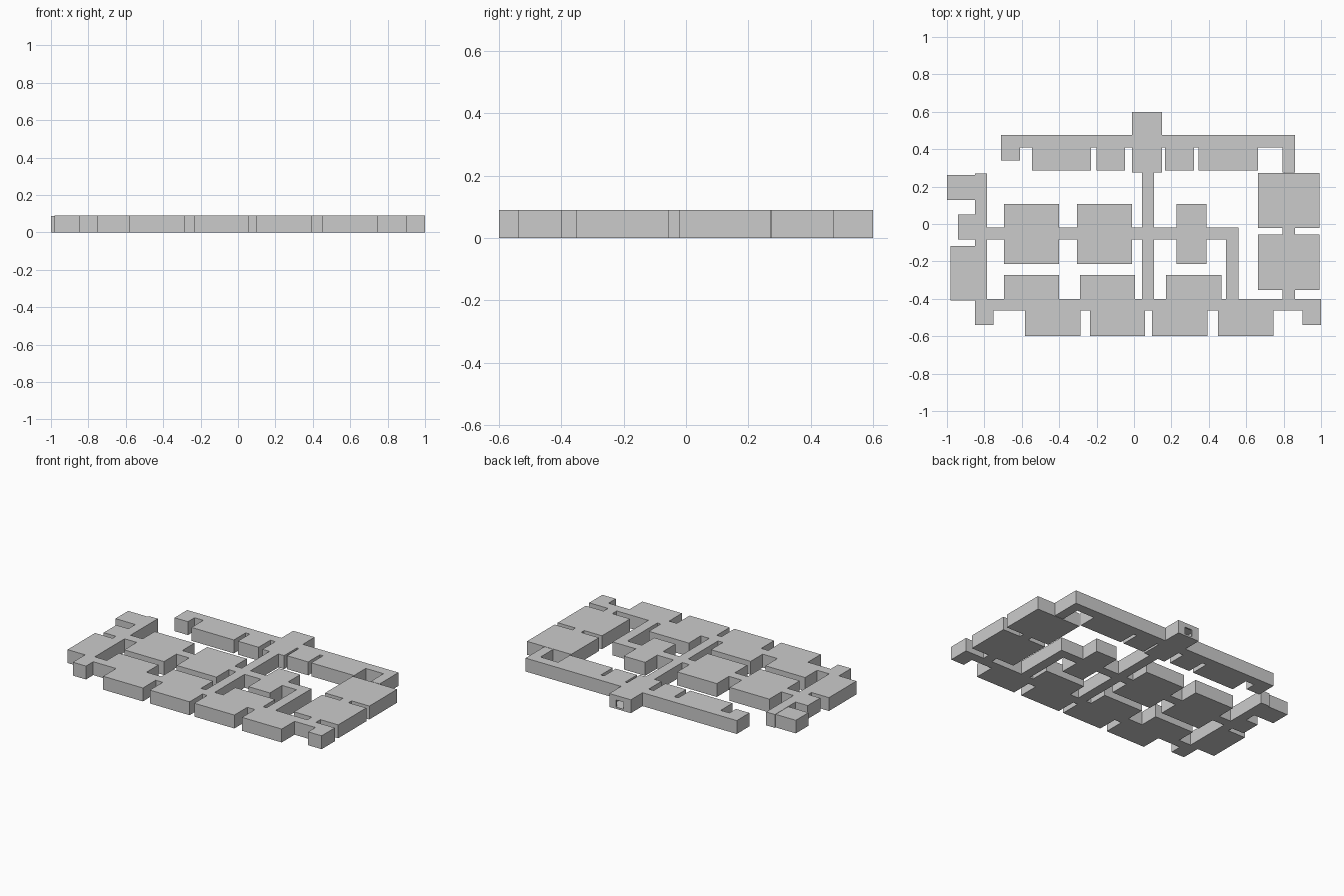
import bpy, bmesh

if "Cube" in bpy.data.objects:
    bpy.data.objects.remove(bpy.data.objects["Cube"])

H = 0.09


def block(name, x0, x1, y0, y1, z0=0.0, z1=H):
    """Axis-aligned box from its limits."""
    bm = bmesh.new()
    bmesh.ops.create_cube(bm, size=1.0)
    for v in bm.verts:
        v.co.x = x1 if v.co.x > 0 else x0
        v.co.y = y1 if v.co.y > 0 else y0
        v.co.z = z1 if v.co.z > 0 else z0
    mesh = bpy.data.meshes.new(name)
    bm.to_mesh(mesh)
    bm.free()
    obj = bpy.data.objects.new(name, mesh)
    bpy.context.collection.objects.link(obj)
    return obj


def row_x(name, spans, y0, y1):
    """Blocks side by side along x."""
    for i, (a, b) in enumerate(spans, 1):
        block(f"{name}_{i}", a, b, y0, y1)


def row_y(name, x0, x1, spans):
    """Blocks one behind the other along y."""
    for i, (a, b) in enumerate(spans, 1):
        block(f"{name}_{i}", x0, x1, a, b)


# Back corridor, its end stub and the rooms hanging off it
row_x("back_corridor", [(-0.71, -0.01), (0.15, 0.86)], 0.41, 0.475)
block("back_corridor_stub", -0.71, -0.61, 0.34, 0.41)
row_x("back_room", [(-0.545, -0.23), (-0.20, -0.047), (0.165, 0.322), (0.345, 0.663)],
      0.285, 0.41)

# Entrance hall: hollow, with an open doorway in the back wall
hall = block("entrance_hall", -0.01, 0.15, 0.275, 0.60)
cutters = [block("hall_cutter", 0.0, 0.14, 0.285, 0.59, 0.012, 0.078),
           block("door_cutter", 0.043, 0.099, 0.56, 0.65, 0.012, 0.06)]
for c in cutters:
    m = hall.modifiers.new(c.name, "BOOLEAN")
    m.operation, m.solver, m.object = "DIFFERENCE", "EXACT", c
    c.hide_render = True
    c.hide_set(True)

# Right wing: corridor pieces between two large rooms
row_y("right_corridor", 0.795, 0.86, [(0.275, 0.41), (-0.055, -0.022), (-0.40, -0.353)])
row_y("right_room", 0.663, 0.992, [(-0.022, 0.272), (-0.353, -0.055)])

# Front corridor with corner stubs and rooms on both sides
block("front_corridor", -0.85, 1.0, -0.463, -0.40)
row_x("front_stub", [(-0.85, -0.752), (0.90, 1.0)], -0.54, -0.463)
row_x("front_room", [(-0.582, -0.287), (-0.235, 0.06), (0.095, 0.393), (0.45, 0.745)],
      -0.60, -0.463)
row_x("inner_room", [(-0.695, -0.40), (-0.29, 0.005), (0.17, 0.467)], -0.40, -0.272)

# Left corridor with its three side rooms
block("left_corridor", -0.85, -0.785, -0.40, 0.27)
block("left_room_back", -1.0, -0.85, 0.127, 0.262, 0, 0.088)
block("left_room_middle", -0.94, -0.85, -0.083, 0.05)
block("left_room_front", -0.98, -0.85, -0.41, -0.118)

# Middle corridor, running between the central rooms
row_x("middle_corridor", [(-0.785, -0.695), (-0.40, -0.305), (-0.01, 0.042),
                          (0.107, 0.228), (0.387, 0.56)], -0.083, -0.02)
row_x("middle_room", [(-0.695, -0.40), (-0.305, -0.01), (0.228, 0.387)], -0.215, 0.108)
block("middle_link", 0.493, 0.56, -0.40, -0.083)

# Central corridor from entrance hall to front corridor
block("central_corridor", 0.042, 0.107, -0.40, 0.275)
